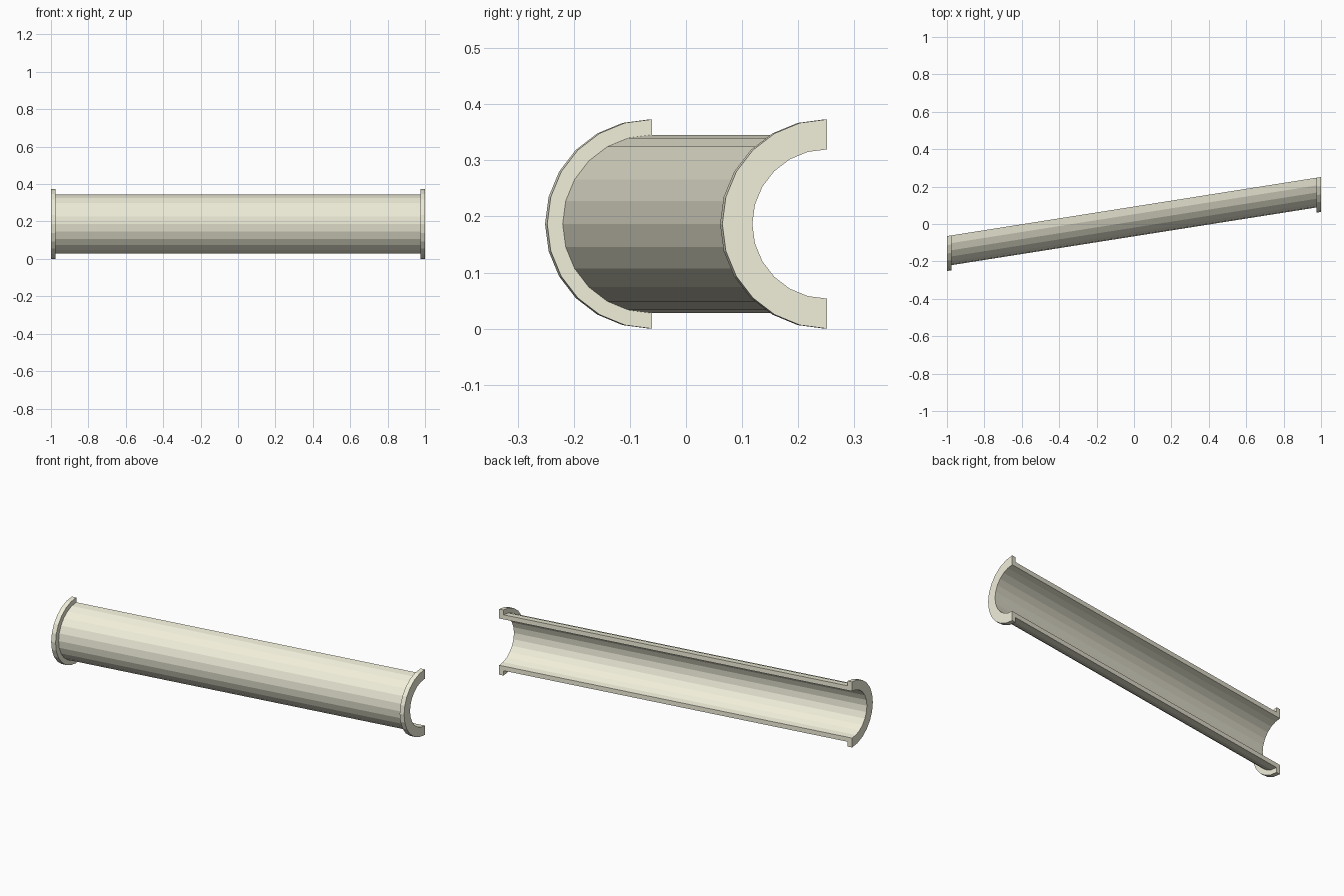
import bpy, bmesh
from math import sin, cos, pi

if "Cube" in bpy.data.objects:
    bpy.data.objects.remove(bpy.data.objects["Cube"])

R_FLANGE, R_OUT, R_IN = 0.1865, 0.159, 0.133
LIP = 0.975          # where each end flange starts
SLOPE = 0.158        # sideways shear of the run
SEGS = 12            # facets around the half circle

# Lengthwise wall section as (x, radius): half pipe with a flange at each end
section = [(-1, R_IN), (-1, R_FLANGE), (-LIP, R_FLANGE), (-LIP, R_OUT),
           (LIP, R_OUT), (LIP, R_FLANGE), (1, R_FLANGE), (1, R_IN)]

bm = bmesh.new()
rings = []
for i in range(SEGS + 1):
    a = pi * i / SEGS
    rings.append([bm.verts.new((x, R_FLANGE / 2 + SLOPE * x - r * sin(a),
                                R_FLANGE + r * cos(a))) for x, r in section])

# Sweep the section around the half circle
n = len(section)
for r0, r1 in zip(rings, rings[1:]):
    for k in range(n):
        j = (k + 1) % n
        bm.faces.new((r0[k], r0[j], r1[j], r1[k]))

# Flat cut faces along the open side
bm.faces.new(rings[0])
bm.faces.new(rings[-1][::-1])
bmesh.ops.recalc_face_normals(bm, faces=bm.faces)

mesh = bpy.data.meshes.new("flanged_half_pipe")
bm.to_mesh(mesh)
bm.free()
pipe = bpy.data.objects.new("flanged_half_pipe", mesh)
bpy.context.collection.objects.link(pipe)

# Pale cream finish
mat = bpy.data.materials.new("cream")
mat.diffuse_color = (0.88, 0.86, 0.70, 1)
mat.use_nodes = True
mat.node_tree.nodes["Principled BSDF"].inputs["Base Color"].default_value = mat.diffuse_color
mesh.materials.append(mat)
